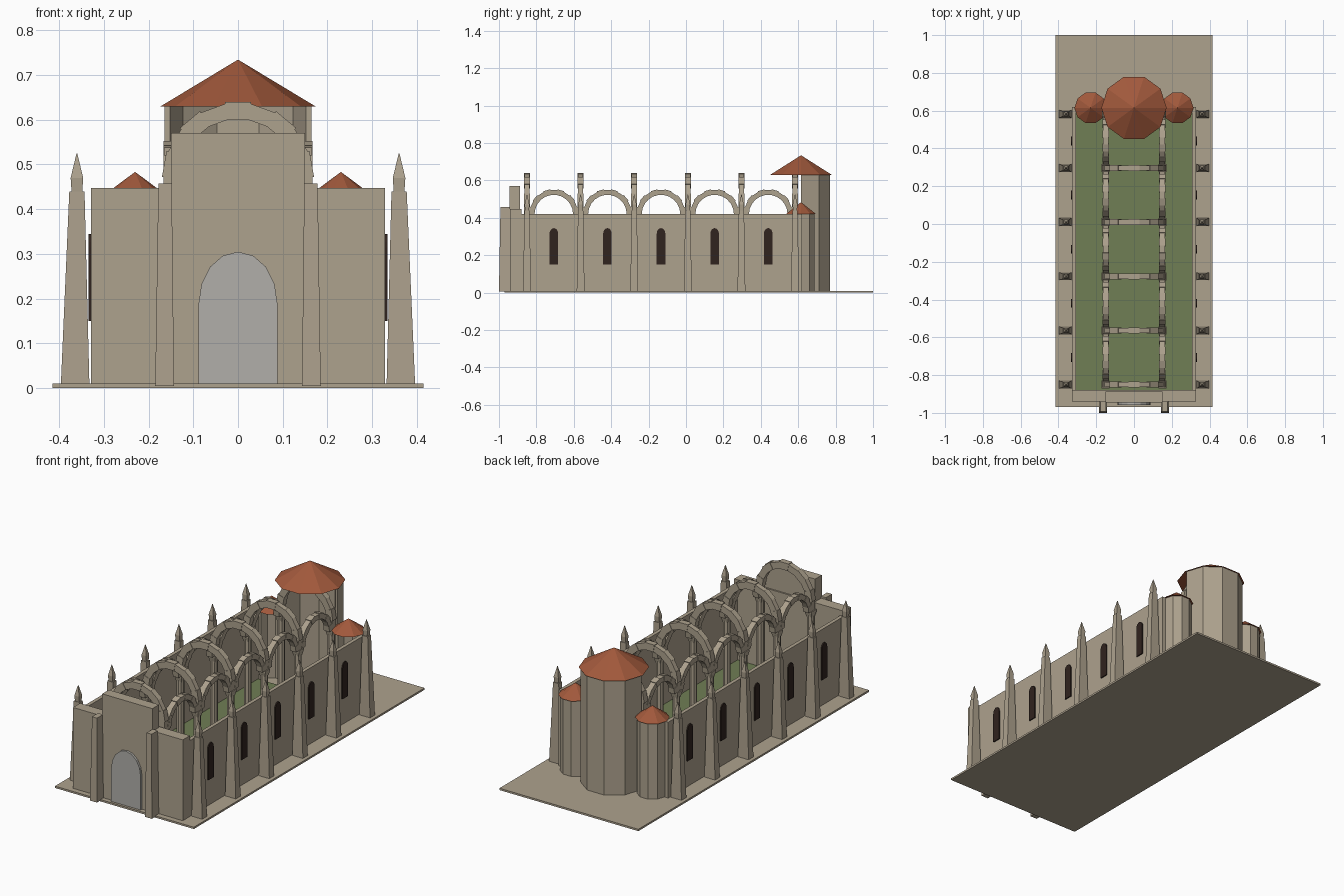
import bpy, math

if "Cube" in bpy.data.objects:
    bpy.data.objects.remove(bpy.data.objects["Cube"])

def material(name, rgb):
    m = bpy.data.materials.new(name)
    m.diffuse_color = (*rgb, 1)
    m.use_nodes = True
    m.node_tree.nodes["Principled BSDF"].inputs["Base Color"].default_value = m.diffuse_color
    return m

STONE = material("stone", (0.42, 0.36, 0.27))
TILE = material("roof_tile", (0.36, 0.10, 0.045))
GRASS = material("grass", (0.16, 0.21, 0.09))
DARK = material("dark_opening", (0.03, 0.017, 0.013))
DOOR = material("door_grey", (0.44, 0.43, 0.40))

def mesh_object(name, verts, faces, mat):
    me = bpy.data.meshes.new(name)
    me.from_pydata(verts, [], faces)
    me.materials.append(mat)
    ob = bpy.data.objects.new(name, me)
    bpy.context.collection.objects.link(ob)
    # consistent outward normals
    import bmesh
    bm = bmesh.new()
    bm.from_mesh(me)
    bmesh.ops.recalc_face_normals(bm, faces=bm.faces)
    bm.to_mesh(me)
    bm.free()
    return ob

def loft(name, rings, mat=STONE):
    """Closed solid through rings that have equal point counts."""
    n = len(rings[0])
    verts = [p for r in rings for p in r]
    faces = [list(range(n)), list(range(len(verts) - n, len(verts)))]
    for k in range(len(rings) - 1):
        for i in range(n):
            j = (i + 1) % n
            faces.append([k*n + i, k*n + j, (k+1)*n + j, (k+1)*n + i])
    return mesh_object(name, verts, faces, mat)

def rect(x0, x1, y0, y1, z):
    return [(x0, y0, z), (x1, y0, z), (x1, y1, z), (x0, y1, z)]

def box(name, x0, x1, y0, y1, z0, z1, mat=STONE):
    return loft(name, [rect(x0, x1, y0, y1, z0), rect(x0, x1, y0, y1, z1)], mat)

def circle(x, y, z, r, n):
    return [(x + r*math.cos(2*math.pi*i/n), y + r*math.sin(2*math.pi*i/n), z) for i in range(n)]

def arched_profile(half, z0, spring, top, n=8):
    """Outline of a round-headed opening in (u, z)."""
    pts = [(-half, z0), (half, z0)]
    for i in range(n + 1):
        a = math.pi*i/n
        pts.append((half*math.cos(a), spring + (top - spring)*math.sin(a)))
    return pts

def arch(name, centre, r_in, r_out, depth, along_x, count):
    """Ring of wedge stones, alternate ones standing slightly proud."""
    cx, cy, cz = centre
    verts, faces = [], []
    for k in range(count):
        proud = 0.004 if k % 2 == 0 else 0.0
        d = depth/2 + proud/2
        b = len(verts)
        for s in (-d, d):
            for r, t in ((r_in, 0), (r_out + proud, 0), (r_out + proud, 1), (r_in, 1)):
                a = math.pi*(k + t)/count
                u, w = r*math.cos(a), r*math.sin(a)
                verts.append((cx + u, cy + s, cz + w) if along_x else (cx + s, cy + u, cz + w))
        for f in ((0, 1, 2, 3), (4, 5, 6, 7), (0, 1, 5, 4), (1, 2, 6, 5), (2, 3, 7, 6), (3, 0, 4, 7)):
            faces.append([b + i for i in f])
    mesh_object(name, verts, faces, STONE)

# base slab and grassy floor
box("base_slab", -0.415, 0.415, -0.97, 1.0, 0, 0.01)
box("grass_floor", -0.31, 0.31, -0.88, 0.61, 0.008, 0.014, GRASS)

# front wall with raised centre and arched door
box("front_wall", -0.328, 0.328, -0.94, -0.88, 0.01, 0.447)
box("front_parapet", -0.15, 0.15, -0.945, -0.888, 0.01, 0.57)
prof = arched_profile(0.088, 0.01, 0.19, 0.305)
loft("door", [[(u, y, z) for u, z in prof] for y in (-0.957, -0.93)], DOOR)

bays = [-0.85 + 0.2866*i for i in range(6)]
mids = [(a + b)/2 for a, b in zip(bays, bays[1:])]

for s, side in ((-1, "left"), (1, "right")):
    # front pilaster, tapering upwards
    loft(f"front_pilaster_{side}", [
        rect(s*0.143, s*0.185, -1.0, -0.94, 0.005),
        rect(s*0.148, s*0.178, -0.992, -0.94, 0.457)])
    # nave side wall
    box(f"side_wall_{side}", s*0.308, s*0.328, -0.885, 0.62, 0.01, 0.42)

    # dark arched windows
    wprof = arched_profile(0.023, 0.15, 0.315, 0.345)
    for y in mids:
        loft(f"window_{side}", [[(s*x, y + u, z) for u, z in wprof] for x in (0.322, 0.334)], DARK)

    for y in bays:
        # tapering buttress with pinnacle
        def sq(cx, hx, hy, z):
            return rect(s*(cx - hx), s*(cx + hx), y - hy, y + hy, z)
        loft(f"buttress_{side}", [sq(0.364, 0.032, 0.021, 0.005), sq(0.360, 0.017, 0.014, 0.44)])
        loft(f"pinnacle_{side}", [sq(0.360, 0.012, 0.011, 0.44), sq(0.360, 0.014, 0.013, 0.47),
                                  sq(0.360, 0.0008, 0.0008, 0.525)])
        # nave column with capital and springer
        loft(f"column_{side}", [circle(s*0.15, y, z, 0.019, 8) for z in (0.01, 0.40)])
        loft(f"capital_{side}", [rect(s*0.15 - h, s*0.15 + h, y - h, y + h, z)
                                 for h, z in ((0.015, 0.385), (0.021, 0.41), (0.021, 0.42))])
        box(f"springer_{side}", s*0.134, s*0.166, y - 0.016, y + 0.016, 0.42, 0.478)

    # arcade arches running along the nave
    for y in mids:
        arch(f"arcade_arch_{side}", (s*0.15, y, 0.42), 0.103, 0.130, 0.03, False, 11)

# arches crossing the nave
for y in bays:
    arch("cross_arch", (0, y, 0.472), 0.130, 0.166, 0.028, True, 9)

def apse(name, x, r, wall_top, roof_r, apex):
    """Half ten-sided shell, open to the nave, under a ten-sided roof."""
    cy, t = 0.615, 0.012
    arc = [math.pi*i/5 for i in range(6)]
    plan = [(x + r*math.cos(a), cy + r*math.sin(a)) for a in arc]
    inner = [(x + (r - t)*math.cos(a), cy + (r - t)*math.sin(a)) for a in arc]
    verts = [(px, py, z) for z in (0.01, wall_top) for px, py in plan + inner]
    faces = []
    for i in range(5):
        o, p, q, w = i, i + 1, i + 7, i + 6
        faces += [[o, p, p + 12, o + 12], [w, q, q + 12, w + 12], [o, p, q, w],
                  [o + 12, p + 12, q + 12, w + 12]]
    faces += [[0, 6, 18, 12], [5, 11, 23, 17]]
    mesh_object(name + "_wall", verts, faces, STONE)
    loft(name + "_roof", [circle(x, cy, wall_top, roof_r, 10),
                          circle(x, cy, apex, 0.0006, 10)], TILE)

# main apse and the two small side apses
apse("main_apse", 0, 0.164, 0.63, 0.173, 0.734)
for s, side in ((-1, "left"), (1, "right")):
    apse(f"side_apse_{side}", s*0.23, 0.076, 0.42, 0.085, 0.483)
